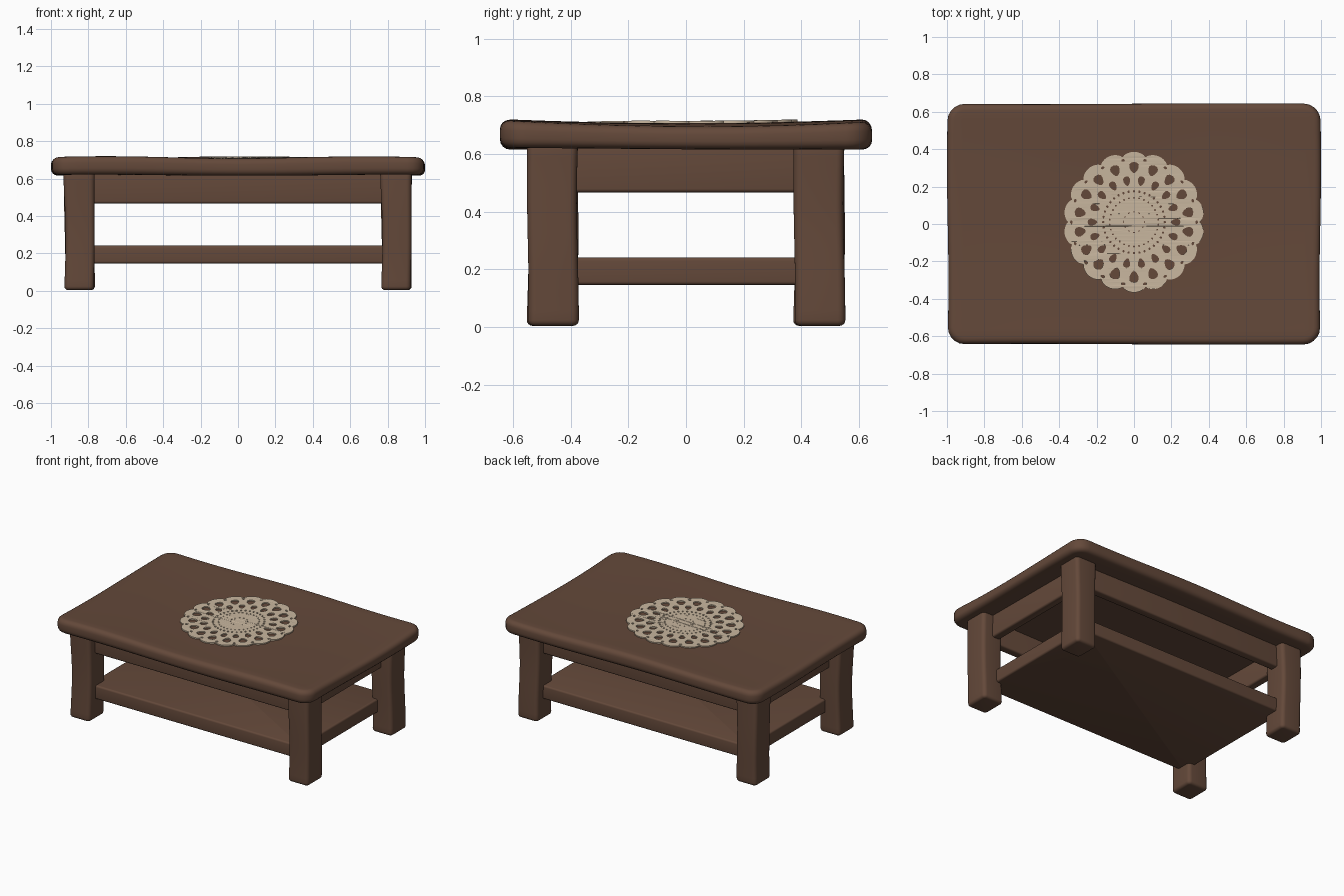
import bpy, bmesh, math

if "Cube" in bpy.data.objects:
    bpy.data.objects.remove(bpy.data.objects["Cube"])


def material(name, rgb):
    m = bpy.data.materials.new(name)
    m.diffuse_color = (*rgb, 1)
    m.use_nodes = True
    m.node_tree.nodes["Principled BSDF"].inputs["Base Color"].default_value = m.diffuse_color
    return m


wood = material("brown wood", (0.127, 0.066, 0.042))
lace = material("cream lace", (0.58, 0.47, 0.345))


def smooth(ob, angle=40):
    bpy.ops.object.select_all(action='DESELECT')
    ob.select_set(True)
    bpy.context.view_layer.objects.active = ob
    bpy.ops.object.shade_smooth_by_angle(angle=math.radians(angle))


def block(name, lo, hi, corner=0.012, edge=0.012, cuts=(1, 1, 1), warp=None):
    """Rounded box: upright corners rounded first, then the rims, then sliced and warped."""
    bm = bmesh.new()
    bmesh.ops.create_cube(bm, size=1)
    for v in bm.verts:
        v.co = [lo[i] + (v.co[i] + 0.5) * (hi[i] - lo[i]) for i in range(3)]
    upright = [e for e in bm.edges if abs(e.verts[0].co.z - e.verts[1].co.z) > 1e-4]
    bmesh.ops.bevel(bm, geom=upright, offset=corner, segments=5, profile=0.5, affect='EDGES')
    rims = [e for e in bm.edges if abs(e.verts[0].co.z - e.verts[1].co.z) < 1e-4]
    bmesh.ops.bevel(bm, geom=rims, offset=edge, segments=4, profile=0.5, affect='EDGES')
    for axis in range(3):
        normal = [0, 0, 0]
        normal[axis] = 1
        for k in range(1, cuts[axis]):
            point = [0, 0, 0]
            point[axis] = lo[axis] + (hi[axis] - lo[axis]) * k / cuts[axis]
            bmesh.ops.bisect_plane(bm, geom=bm.verts[:] + bm.edges[:] + bm.faces[:],
                                   plane_co=point, plane_no=normal)
    if warp:
        for v in bm.verts:
            warp(v.co)
    bmesh.ops.recalc_face_normals(bm, faces=bm.faces)
    me = bpy.data.meshes.new(name)
    bm.to_mesh(me)
    bm.free()
    me.materials.append(wood)
    ob = bpy.data.objects.new(name, me)
    bpy.context.collection.objects.link(ob)
    smooth(ob)
    return ob


# Worn, slightly dished tabletop
def sag(x, y):
    return -0.014 * (1 - (y / 0.645) ** 2) + 0.003 * math.sin(5 * x + 2 * y)


def warp_top(co):
    x, y = co.x, co.y
    co.z += sag(x, y) * (co.z - 0.618) / 0.097 + 0.003 * math.sin(4 * x + 3 * y)
    co.x += 0.004 * math.sin(5 * y) * x
    co.y += 0.004 * math.sin(3 * x) * y


block("tabletop", (-0.996, -0.643, 0.618), (0.996, 0.643, 0.715),
      corner=0.09, edge=0.034, cuts=(24, 16, 1), warp=warp_top)


# Legs: thick posts, a little wider at the top and waisted in the middle
def warp_leg(sx, sy):
    def warp(co):
        cx, cy = 0.847 * sx, 0.462 * sy
        t = co.z / 0.63
        wide = 1 + 0.14 * max(0, t - 0.55) - 0.02 * math.sin(math.pi * t)
        co.x = cx + (co.x - cx) * wide
        co.y = cy + (co.y - cy) * (1 - 0.025 * math.sin(math.pi * t))
        co.x += 0.003 * math.sin(9 * co.z + sy)
        co.y += 0.003 * math.sin(8 * co.z + sx)
    return warp


for sx, side in ((-1, "left"), (1, "right")):
    for sy, end in ((-1, "front"), (1, "back")):
        cx, cy = 0.847 * sx, 0.462 * sy
        block(f"{end}_{side}_leg", (cx - 0.079, cy - 0.088, 0.004), (cx + 0.079, cy + 0.088, 0.64),
              corner=0.026, edge=0.02, cuts=(1, 1, 12), warp=warp_leg(sx, sy))

# Apron boards under the top
for s, end, side in ((-1, "front", "left"), (1, "back", "right")):
    block(f"{end}_apron", (-0.82, s * 0.46 - 0.03, 0.467), (0.82, s * 0.46 + 0.03, 0.635))
    block(f"{side}_apron", (s * 0.82 - 0.03, -0.45, 0.467), (s * 0.82 + 0.03, 0.45, 0.635))

# Lower shelf
block("shelf", (-0.82, -0.485, 0.146), (0.82, 0.485, 0.241))

# Lace doily: scalloped outline with rings of holes, filled as a flat curve
PETALS = 18
curve = bpy.data.curves.new("doily_outline", 'CURVE')
curve.dimensions = '2D'
curve.fill_mode = 'BOTH'
curve.extrude = 0.006


def loop(points):
    s = curve.splines.new('POLY')
    s.points.add(len(points) - 1)
    for p, (x, y) in zip(s.points, points):
        p.co = (x, y, 0, 1)
    s.use_cyclic_u = True


def hole_ring(count, r, length, width, shift=0.0, flare=0.0, n=12):
    """Oval holes around the centre; flare makes them broader outward."""
    for k in range(count):
        a = 2 * math.pi * (k + shift) / count
        ca, sa = math.cos(a), math.sin(a)
        pts = []
        for j in range(n):
            t = 2 * math.pi * j / n
            u = r + length * math.cos(t)
            w = width * math.sin(t) * (1 + flare * math.cos(t))
            pts.append((u * ca - w * sa, u * sa + w * ca))
        loop(pts)


outline = []
for i in range(PETALS * 12):
    a = 2 * math.pi * i / (PETALS * 12)
    r = 0.352 + 0.024 * abs(math.sin(a * PETALS / 2)) ** 0.7
    outline.append((r * math.cos(a), r * math.sin(a)))
loop(outline)
hole_ring(PETALS, 0.292, 0.030, 0.025, 0.5, 0.35)
hole_ring(PETALS, 0.222, 0.026, 0.018, 0.0, 0.35)
hole_ring(PETALS, 0.335, 0.007, 0.010, 0.0, n=8)
hole_ring(36, 0.165, 0.007, 0.006, n=8)
hole_ring(30, 0.130, 0.005, 0.005, 0.5, n=8)
hole_ring(12, 0.055, 0.003, 0.006, n=8)

helper = bpy.data.objects.new("doily_helper", curve)
bpy.context.collection.objects.link(helper)
deps = bpy.context.evaluated_depsgraph_get()
mesh = bpy.data.meshes.new_from_object(helper.evaluated_get(deps))
bpy.data.objects.remove(helper)
for v in mesh.vertices:  # drape it over the top
    x, y = v.co.x, v.co.y
    v.co.z += 0.717 + sag(x, y) + 0.003 * math.sin(4 * x + 3 * y)
    v.co.y += 0.01
mesh.materials.clear()
mesh.materials.append(lace)
doily = bpy.data.objects.new("lace_doily", mesh)
bpy.context.collection.objects.link(doily)
smooth(doily, 30)
